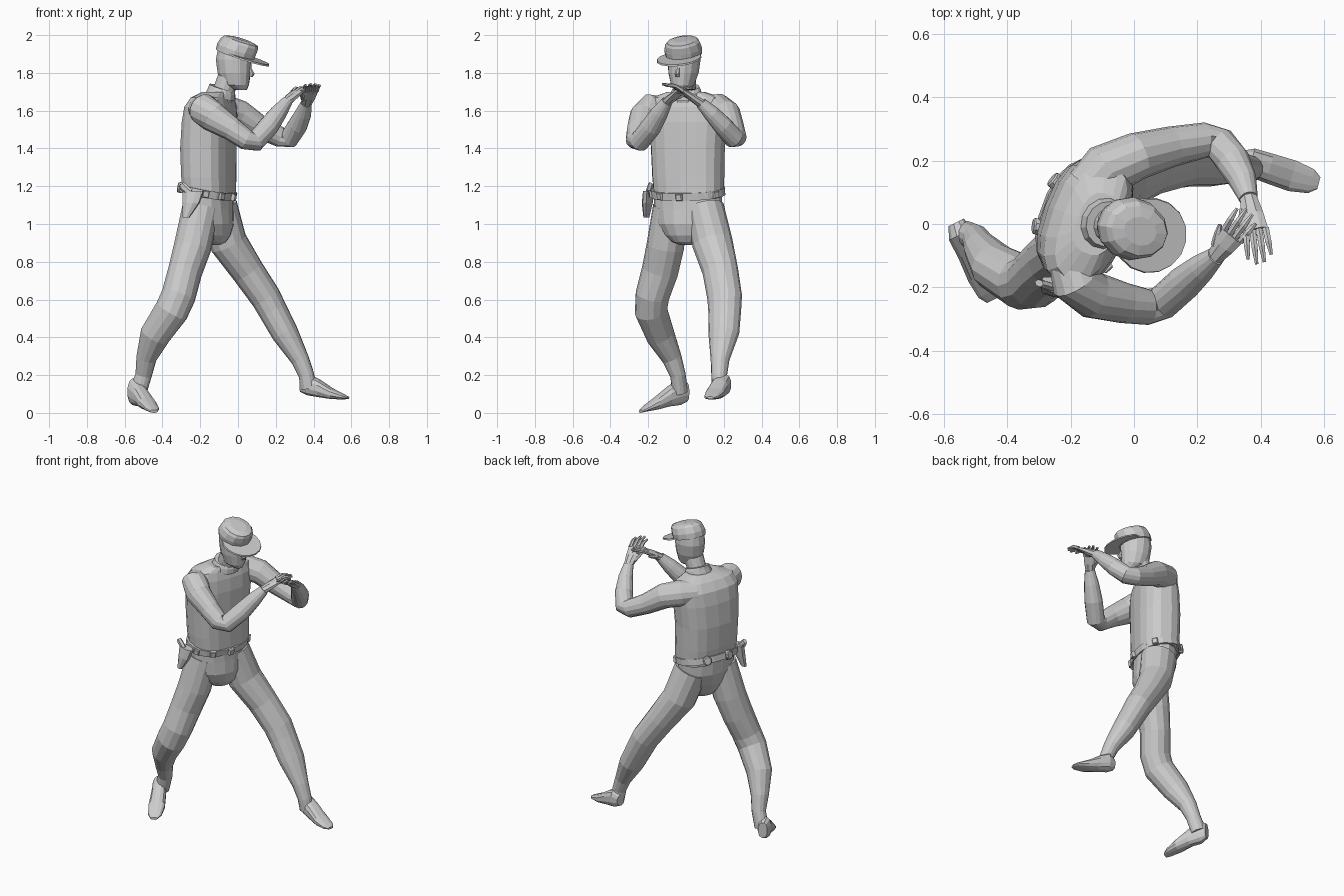
import bpy, bmesh, math
from mathutils import Vector as V

FACE = V((.94, -.34, 0))      # direction the body faces
LEFT = V((.34, .94, 0))       # body's left
UP = V((0, 0, 1))
TILT = (FACE * .31 + UP * .95).normalized()   # cap axis


def add_loft(bm, stations, side=LEFT, normal=None, sides=14, power=1.0):
    """Skin elliptical rings (x, y, z, half width, half depth) and cap both ends."""
    pts = [V(s[:3]) for s in stations]
    rings = []
    for i, s in enumerate(stations):
        n = normal or pts[min(i + 1, len(pts) - 1)] - pts[max(i - 1, 0)]
        n = n.normalized()
        u = (side - n * side.dot(n)).normalized()
        v = n.cross(u)
        ring = []
        for k in range(sides):
            a = math.tau * (k + .5) / sides
            c, d = math.cos(a), math.sin(a)
            c = math.copysign(abs(c) ** power, c)
            d = math.copysign(abs(d) ** power, d)
            ring.append(bm.verts.new(pts[i] + u * c * s[3] + v * d * s[4]))
        rings.append(ring)
    for a, b in zip(rings, rings[1:]):
        for k in range(sides):
            j = (k + 1) % sides
            bm.faces.new((a[k], a[j], b[j], b[k]))
    bm.faces.new(rings[0][::-1])
    bm.faces.new(rings[-1])


def finish(name, bm):
    bmesh.ops.recalc_face_normals(bm, faces=bm.faces)
    mesh = bpy.data.meshes.new(name)
    bm.to_mesh(mesh)
    bm.free()
    ob = bpy.data.objects.new(name, mesh)
    bpy.context.collection.objects.link(ob)
    return ob


def loft(name, stations, **kw):
    bm = bmesh.new()
    add_loft(bm, stations, **kw)
    return finish(name, bm)


def hand(name, wrist, knuckle, tip, side, thumb):
    """Palm, four spread fingers and a thumb."""
    wrist, knuckle, tip = V(wrist), V(knuckle), V(tip)
    side = V(side).normalized()
    bm = bmesh.new()
    mid = wrist.lerp(knuckle, .55)
    add_loft(bm, [(*wrist, .028, .025), (*mid, .038, .021), (*knuckle, .042, .013)], side=side, sides=8)
    for i, length in zip((-1.5, -.5, .5, 1.5), (.82, 1, .97, .78)):
        a = knuckle + side * i * .021
        b = a + (tip - knuckle) * length + side * i * .004
        m = a.lerp(b, .5) + UP * .012
        add_loft(bm, [(*a, .012, .012), (*m, .011, .01), (*b, .006, .006)], side=side, sides=6)
    a = wrist.lerp(mid, .6) + side * thumb * .022
    b = a + side * thumb * .03 + (knuckle - wrist) * .7 - UP * .015
    add_loft(bm, [(*a, .014, .014), (*a.lerp(b, .6), .012, .012), (*b, .006, .006)], side=UP, sides=6)
    finish(name, bm)


# Torso and pelvis
loft("torso", [(-.15, .015, 1.15, .187, .125), (-.155, .012, 1.25, .193, .13), (-.157, .01, 1.4, .198, .133),
               (-.15, .01, 1.54, .208, .128), (-.145, .01, 1.62, .214, .115), (-.135, .005, 1.67, .19, .09),
               (-.115, 0, 1.7, .1, .065)], normal=UP, sides=18, power=.78)
loft("pelvis", [(-.155, .01, 1.18, .188, .124), (-.152, .01, 1.08, .185, .123), (-.14, 0, 1, .155, .113),
                (-.13, 0, .94, .115, .088), (-.125, 0, .905, .075, .06), (-.123, 0, .89, .035, .03)], normal=UP, sides=16)

# Legs
loft("left_leg", [(-.11, .1, 1.09, .1, .11), (-.05, .14, .9, .108, .1), (.052, .182, .75, .095, .087),
                  (.148, .205, .61, .093, .08), (.185, .205, .54, .088, .076), (.25, .2, .42, .083, .07),
                  (.33, .18, .28, .05, .048), (.362, .176, .2, .042, .042), (.375, .18, .13, .042, .044)])
loft("right_leg", [(-.195, -.08, 1.09, .095, .1), (-.24, -.11, .88, .1, .1), (-.28, -.138, .75, .098, .09),
                   (-.315, -.178, .62, .09, .092), (-.352, -.185, .54, .087, .092), (-.44, -.135, .41, .076, .082),
                   (-.485, -.075, .29, .054, .054), (-.5, -.043, .2, .042, .044), (-.53, -.03, .11, .04, .048)])

# Feet
loft("left_foot", [(.332, .205, .145, .028, .035), (.37, .195, .15, .046, .058), (.43, .175, .13, .049, .048),
                   (.5, .152, .101, .051, .029), (.56, .135, .085, .04, .014), (.584, .129, .08, .02, .006)],
     side=V((.26, .96, 0)), normal=V((.96, -.26, 0)), sides=12, power=.8)
loft("right_foot", [(-.562, .005, .11, .028, .05), (-.548, -.033, .112, .042, .072), (-.515, -.09, .088, .045, .055),
                    (-.48, -.16, .05, .05, .034), (-.455, -.215, .023, .042, .016), (-.445, -.24, .008, .022, .008)],
     side=V((.89, .45, 0)), normal=V((.45, -.89, 0)), sides=12, power=.85)

# Arms
loft("right_arm", [(-.2, -.11, 1.615, .06, .07), (-.185, -.18, 1.61, .083, .08), (-.13, -.225, 1.565, .08, .075),
                   (-.03, -.25, 1.5, .062, .064), (.045, -.262, 1.445, .056, .057), (.09, -.248, 1.435, .054, .055),
                   (.16, -.185, 1.515, .055, .055), (.215, -.138, 1.59, .045, .045), (.26, -.1, 1.65, .03, .03)], side=UP)
loft("left_arm", [(-.14, .11, 1.61, .07, .08), (-.09, .17, 1.61, .08, .085), (.01, .215, 1.58, .076, .075),
                  (.12, .245, 1.51, .062, .064), (.225, .265, 1.46, .055, .056), (.272, .252, 1.455, .054, .054),
                  (.315, .195, 1.52, .052, .054), (.345, .135, 1.585, .043, .044), (.362, .08, 1.64, .03, .03)], side=UP)

# Hands
hand("right_hand", (.255, -.104, 1.645), (.312, -.035, 1.7), (.365, .04, 1.717), (.8, -.6, 0), -1)
hand("left_hand", (.361, .085, 1.635), (.385, -.02, 1.705), (.4, -.125, 1.74), (1, .15, 0), -1)

# Neck, collar and head
loft("neck", [(-.09, 0, 1.66, .062, .062), (-.07, -.005, 1.72, .058, .058), (-.05, -.008, 1.77, .06, .06)])
loft("collar", [(-.092, 0, 1.675, .088, .08), (-.085, 0, 1.705, .08, .074), (-.086, 0, 1.722, .072, .068)], normal=TILT)
loft("head", [(.012, -.025, 1.71, .03, .036), (-.012, -.018, 1.735, .06, .072), (-.02, -.013, 1.8, .08, .09),
              (-.022, -.01, 1.87, .087, .097), (-.022, -.01, 1.94, .08, .083)], normal=UP)
loft("nose", [(.062, -.042, 1.832, .008, .006), (.075, -.047, 1.795, .013, .014), (.068, -.045, 1.777, .012, .01)],
     normal=UP, sides=6)

# Cap crown, band and brim
loft("cap", [(-.018, -.012, 1.893, .096, .105), (-.008, -.015, 1.925, .1, .108), (.009, -.019, 1.957, .091, .104),
             (.017, -.022, 1.97, .078, .094), (.02, -.023, 1.978, .045, .055)], normal=TILT, sides=12)
loft("cap_brim", [(.05, -.036, 1.872, .12, .122), (.053, -.037, 1.88, .117, .119)], normal=TILT, sides=16)

# Belt with pouches
BELT = (FACE * .19 + UP).normalized()
BC = V((-.158, .012, 1.168))
lo, hi = BC - BELT * .02, BC + BELT * .02
loft("belt", [(*lo, .2, .14), (*hi, .2, .14)], normal=BELT, sides=20, power=.88)
bm = bmesh.new()
fwd = LEFT.cross(BELT).normalized()
for deg in (0, 62, -35, -68, 155, 200):
    a = math.radians(deg)
    out = (fwd * math.cos(a) / .142 + LEFT * math.sin(a) / .2).normalized()
    p = BC + fwd * math.cos(a) * .142 + LEFT * math.sin(a) * .2
    back = abs(deg) > 100
    r, h = (.027, .03) if back else (.024, .026)
    side = BELT.cross(out)
    add_loft(bm, [(*(p - out * .012), r, h), (*(p + out * .01), r, h), (*(p + out * .015), r * .8, h * .8)],
             side=side, normal=out, sides=8 if back else 4)
finish("belt_pouches", bm)

# Holster with grip
loft("holster", [(-.237, -.197, 1.175, .026, .062), (-.248, -.205, 1.11, .026, .048), (-.275, -.21, 1.035, .015, .02)],
     side=LEFT, normal=UP, sides=8)
loft("holster_grip", [(-.255, -.2, 1.165, .013, .022), (-.288, -.19, 1.195, .014, .022), (-.3, -.187, 1.21, .012, .018)],
     sides=6)
